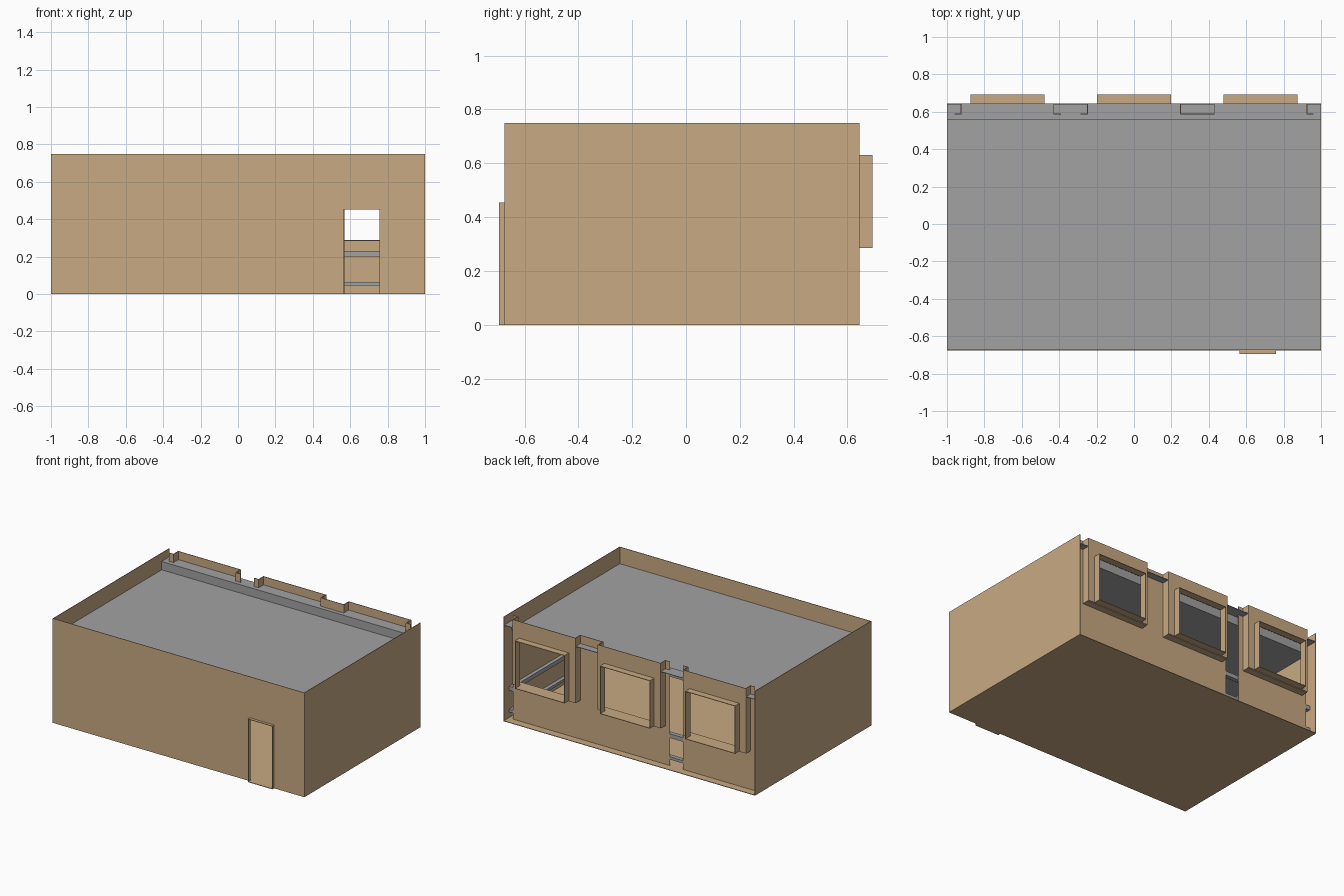
import bpy

cube = bpy.data.objects.get("Cube")
if cube:
    bpy.data.objects.remove(cube, do_unlink=True)


def material(name, rgb):
    m = bpy.data.materials.new(name)
    m.use_nodes = True
    m.diffuse_color = (*rgb, 1)
    m.node_tree.nodes["Principled BSDF"].inputs["Base Color"].default_value = (*rgb, 1)
    return m


TAN = material("tan_plaster", (0.58, 0.40, 0.225))
GREY = material("grey_panel", (0.37, 0.36, 0.37))
T = 0.004                       # sheet thickness
FRONT, BACK = -0.675, 0.645     # outer wall planes
INNER = 0.59                    # recessed back wall plane
HEIGHT = 0.75
SILL, HEAD = 0.285, 0.63        # window heights


def box(name, x0, x1, y0, y1, z0, z1, mat=TAN):
    """Axis-aligned box given by its limits."""
    bpy.ops.mesh.primitive_cube_add(size=1)
    o = bpy.context.object
    o.name = name
    o.scale = (x1 - x0, y1 - y0, z1 - z0)
    o.location = ((x0 + x1) / 2, (y0 + y1) / 2, (z0 + z1) / 2)
    bpy.ops.object.transform_apply(location=True, rotation=False, scale=True)
    o.data.materials.append(mat)
    return o


def wall_with_hole(name, x0, x1, y, z0, z1, hx0, hx1, hz0, hz1):
    """Thin wall facing y, made of sheets around one opening."""
    box(name + "_left", x0, hx0, y, y + T, z0, z1)
    box(name + "_right", hx1, x1, y, y + T, z0, z1)
    box(name + "_top", hx0, hx1, y, y + T, hz1, z1)
    if hz0 > z0:
        box(name + "_bottom", hx0, hx1, y, y + T, z0, hz0)


def sleeve(name, x0, x1, y0, y1, z0, z1):
    """Thin four-sided lining around an opening."""
    box(name + "_left", x0, x0 + T, y0, y1, z0, z1)
    box(name + "_right", x1 - T, x1, y0, y1, z0, z1)
    box(name + "_top", x0, x1, y0, y1, z1 - T, z1)
    box(name + "_bottom", x0, x1, y0, y1, z0, z0 + T)


# Floor and side walls
box("floor", -1, 1, FRONT, BACK, 0, T)
box("left_wall", 1 - T, 1, FRONT, BACK, 0, HEIGHT)
box("right_wall", -1, -1 + T, FRONT, BACK, 0, HEIGHT)

# Front wall with doorway
DOOR = (0.565, 0.76)
wall_with_hole("front_wall", -1, 1, FRONT, 0, HEIGHT, *DOOR, 0, 0.455)
sleeve("door_frame", *DOOR, -0.695, FRONT + T, 0, 0.455)

# Ceiling with a raised strip along the back
STEP, LOW, HIGH = 0.56, 0.63, 0.69
box("ceiling", -1 + T, 1 - T, FRONT + T, STEP, LOW - T, LOW, GREY)
box("ceiling_riser", -1 + T, 1 - T, STEP - T, STEP, LOW, HIGH, GREY)
box("ceiling_strip", -1 + T, 1 - T, STEP, BACK - T, HIGH - T, HIGH, GREY)

# Recessed lower back wall, split by a full-height slot
SLOT = (-0.39, -0.285)
for x0, x1 in ((-0.96, SLOT[0]), (SLOT[1], 0.96)):
    box("lower_back_wall", x0, x1, INNER - T, INNER, 0, SILL)

# Backs of the upright niches between the window bays
for x0, x1 in ((-0.96, -0.927), (-0.427, SLOT[0]), (SLOT[1], -0.25),
               (0.25, 0.427), (0.927, 0.96)):
    box("niche_back", x0, x1, INNER - T, INNER, SILL, HEIGHT)

# Window bays: projecting panel, its returns and the window sleeve
for c in (-0.677, 0, 0.677):
    x0, x1 = c - 0.25, c + 0.25
    w0, w1 = c - 0.198, c + 0.198
    wall_with_hole("bay_panel", x0, x1, BACK - T, SILL, HEIGHT, w0, w1, SILL, HEAD)
    box("bay_side", x0, x0 + T, INNER - T, BACK - T, SILL, HEIGHT)
    box("bay_side", x1 - T, x1, INNER - T, BACK - T, SILL, HEIGHT)
    box("bay_underside", x0, x1, INNER - T, BACK - T, SILL - T, SILL)
    sleeve("window_frame", w0, w1, BACK - T, 0.693, SILL, HEAD)

# Horizontal rails along the back and left walls
for z0, z1 in ((0.045, 0.065), (0.2, 0.23)):
    box("back_rail", -1 + T, 1 - T, 0.555, INNER - T, z0, z1, GREY)
    box("left_rail", 0.97, 1 - T, FRONT + T, 0.555, z0, z1, GREY)
